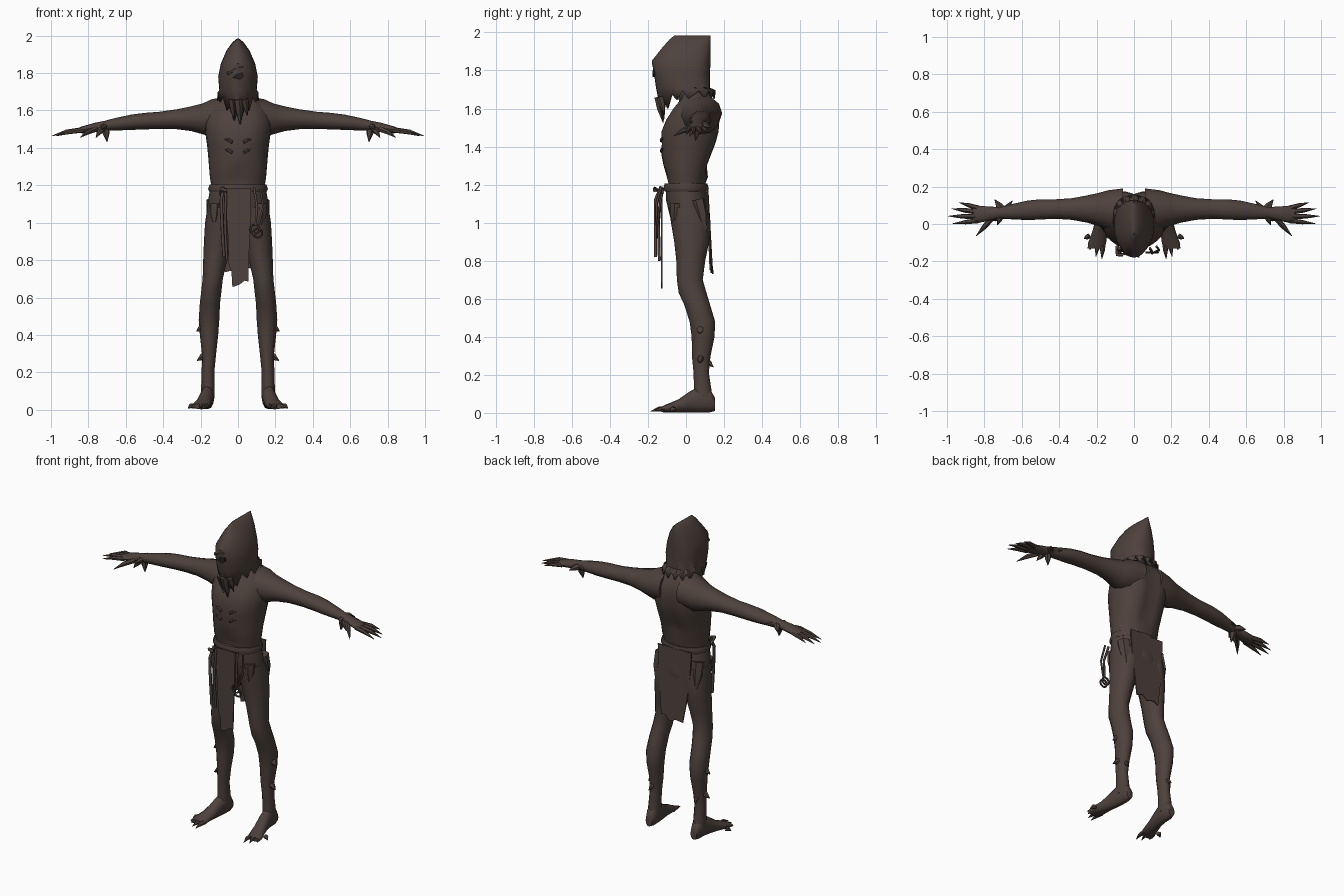
import bpy, bmesh, math
from mathutils import Vector

if "Cube" in bpy.data.objects:
    bpy.data.objects.remove(bpy.data.objects["Cube"])


def material(name, rgb):
    m = bpy.data.materials.new(name)
    m.use_nodes = True
    color = (*rgb, 1)
    m.diffuse_color = color
    bsdf = m.node_tree.nodes["Principled BSDF"]
    bsdf.inputs["Base Color"].default_value = color
    bsdf.inputs["Roughness"].default_value = 0.9
    return m


BROWN = material("dusty brown", (0.075, 0.053, 0.045))
DARK = material("dark opening", (0.02, 0.014, 0.012))


def finish(name, bm, mirror=False, mat=BROWN, angle=50):
    bmesh.ops.recalc_face_normals(bm, faces=bm.faces)
    mesh = bpy.data.meshes.new(name)
    bm.to_mesh(mesh)
    bm.free()
    mesh.materials.append(mat)
    ob = bpy.data.objects.new(name, mesh)
    bpy.context.collection.objects.link(ob)
    if mirror:
        ob.modifiers.new("Mirror", "MIRROR")
    bpy.ops.object.select_all(action="DESELECT")
    ob.select_set(True)
    bpy.context.view_layer.objects.active = ob
    bpy.ops.object.shade_smooth_by_angle(angle=math.radians(angle))
    return ob


def skin(bm, rings, caps=True):
    loops = [[bm.verts.new(p) for p in ring] for ring in rings]
    n = len(loops[0])
    for a, b in zip(loops, loops[1:]):
        for i in range(n):
            j = (i + 1) % n
            bm.faces.new((a[i], a[j], b[j], b[i]))
    if caps:
        bm.faces.new(loops[0])
        bm.faces.new(loops[-1])


def loft(name, axis, sections, sides=12, mirror=False, shape=None, caps=True):
    """Sections are (position along axis, centre a, centre b, radius a, radius b)."""
    order = {"x": (2, 0, 1), "y": (0, 2, 1), "z": (0, 1, 2)}[axis]
    rings = []
    for t, a, b, ra, rb in sections:
        ring = []
        for i in range(sides):
            ang = math.tau * i / sides
            p = (a + ra * math.cos(ang), b + rb * math.sin(ang), t)
            if axis == "x":
                p = (p[2], p[0], p[1])
            else:
                p = tuple(p[k] for k in order)
            ring.append(shape(Vector(p)) if shape else p)
        rings.append(ring)
    bm = bmesh.new()
    skin(bm, rings, caps)
    return finish(name, bm, mirror)


def spikes(name, items, mirror=True, sides=6):
    """Each spike is (base, tip, radius), with a slight knuckle halfway."""
    bm = bmesh.new()
    for base, tip, r in items:
        base, tip = Vector(base), Vector(tip)
        d = (tip - base).normalized()
        u = d.orthogonal().normalized()
        v = d.cross(u)
        rings = []
        for f, k in ((0, 1), (0.5, 0.85), (1, 0.08)):
            c = base.lerp(tip, f) + Vector((0, 0, 0.006 if f == 0.5 else 0))
            rings.append([c + r * k * (u * math.cos(math.tau * i / sides)
                          + v * math.sin(math.tau * i / sides)) for i in range(sides)])
        skin(bm, rings)
    return finish(name, bm, mirror)


def cloth(name, outline, y, bow=0.0, thick=0.008, mat=BROWN):
    """Hanging sheet cut from an x, z outline."""
    bm = bmesh.new()
    verts = [bm.verts.new((x, y + bow * x * x, z)) for x, z in outline]
    face = bm.faces.new(verts)
    new = bmesh.ops.extrude_face_region(bm, geom=[face])["geom"]
    bmesh.ops.translate(bm, vec=(0, thick, 0),
                        verts=[g for g in new if isinstance(g, bmesh.types.BMVert)])
    return finish(name, bm, mat=mat, angle=30)


def cord(name, points, r):
    cu = bpy.data.curves.new(name, "CURVE")
    cu.dimensions = "3D"
    cu.bevel_depth = r
    cu.bevel_resolution = 1
    cu.use_fill_caps = True
    sp = cu.splines.new("POLY")
    sp.points.add(len(points) - 1)
    for p, co in zip(sp.points, points):
        p.co = (*co, 1)
    cu.materials.append(BROWN)
    bpy.context.collection.objects.link(bpy.data.objects.new(name, cu))


# Torso: spine groove behind, hollow belly in front
def muscles(p):
    mid = math.exp(-(p.x / 0.045) ** 2)
    if p.y > 0.05:
        p.y -= 0.03 * mid * (p.z > 1.25)
    elif p.y < -0.03:
        p.y += 0.022 * mid * math.exp(-((p.z - 1.24) / 0.05) ** 2)
        p.y += 0.012 * mid * (p.z > 1.38)
    return p


loft("torso", "z", [
    (1.17, 0, 0, .142, .1), (1.2, 0, 0, .143, .1), (1.24, 0, 0, .15, .115),
    (1.3, 0, .002, .155, .125), (1.36, 0, .01, .16, .14), (1.42, 0, .018, .166, .155),
    (1.48, 0, .025, .175, .163), (1.54, 0, .038, .18, .152), (1.6, 0, .055, .17, .13),
    (1.65, 0, .06, .13, .095), (1.69, 0, .05, .075, .07)], sides=24, shape=muscles)
loft("neck", "z", [(1.62, 0, .04, .07, .07), (1.7, 0, .01, .06, .065),
                   (1.78, 0, -.01, .07, .08)])

# Chest slits
for s in (-1, 1):
    for z in (1.43, 1.375):
        spikes("rib_ridge", [((s * .03, -.128, z), (s * .075, -.122, z + .015), .01)], False)

# Arms
loft("arm", "x", [
    (.06, .07, 1.575, .12, .1), (.14, .075, 1.56, .105, .1), (.19, .078, 1.555, .088, .082),
    (.25, .08, 1.556, .073, .066), (.33, .08, 1.553, .058, .053), (.42, .08, 1.547, .052, .046),
    (.5, .078, 1.543, .054, .044), (.57, .073, 1.537, .052, .041), (.65, .066, 1.527, .041, .034),
    (.72, .06, 1.517, .031, .026), (.77, .056, 1.508, .037, .025), (.83, .052, 1.497, .046, .019),
    (.86, .05, 1.492, .04, .013)], mirror=True)
spikes("finger", [
    ((.83, .085, 1.495), (.935, .115, 1.475), .014),
    ((.84, .065, 1.495), (.975, .082, 1.466), .015),
    ((.84, .04, 1.495), (.995, .042, 1.464), .015),
    ((.83, .018, 1.495), (.97, .002, 1.464), .014),
    ((.76, .03, 1.5), (.845, -.065, 1.455), .016)])
spikes("wrist_rag", [
    ((.7, .07, 1.515), (.745, .13, 1.5), .022), ((.7, .06, 1.515), (.65, .125, 1.52), .018),
    ((.71, .06, 1.505), (.7, .05, 1.432), .022), ((.72, .04, 1.51), (.76, .02, 1.455), .02),
    ((.71, .05, 1.515), (.73, -.005, 1.5), .018)])

# Pelvis and legs
loft("pelvis", "z", [
    (1.2, 0, 0, .146, .105), (1.12, 0, .005, .16, .112), (1.04, 0, .02, .168, .108),
    (.97, 0, .03, .165, .092), (.93, 0, .03, .13, .06)], sides=18)
loft("leg", "z", [
    (1.08, .088, .015, .076, .105), (1, .096, .025, .08, .104), (.9, .108, .03, .074, .092),
    (.8, .122, .025, .064, .076), (.7, .135, .02, .054, .068), (.63, .143, .035, .054, .073),
    (.57, .15, .058, .054, .068), (.48, .155, .086, .055, .067), (.4, .155, .09, .049, .06),
    (.3, .155, .08, .038, .049), (.21, .16, .08, .034, .04), (.12, .161, .088, .036, .046),
    (.06, .162, .09, .036, .052)], mirror=True)
loft("foot", "y", [
    (.152, .16, .045, .022, .035), (.125, .161, .065, .034, .062), (.07, .163, .07, .036, .067),
    (.02, .17, .058, .037, .055), (-.04, .182, .037, .041, .034), (-.1, .197, .024, .048, .022),
    (-.13, .203, .018, .045, .014)], mirror=True)
spikes("toe", [
    ((.165 + .025 * i, -.1 + .012 * i, .02), (.172 + .032 * i, -.187 + .024 * i * i / 2, .008), .015)
    for i in range(4)])
spikes("shin_rag", [
    ((.175, .08, .44), (.222, .07, .42), .025), ((.165, .08, .29), (.22, .07, .262), .022),
    ((.155, .1, .27), (.165, .145, .24), .018)])


# Hood with a ragged hem that hangs lower over the face
def hood():
    sides = 28
    levels = [(1.985, -.06, .13, .004), (1.965, -.085, .13, .03), (1.92, -.125, .13, .062),
              (1.85, -.18, .13, .092), (1.78, -.168, .125, .106), (1.71, -.158, .125, .1)]
    rings = []
    for z, front, back, rx in levels + [(None, -.128, .155, .112)]:
        ring = []
        for i in range(sides):
            ang = math.tau * i / sides
            c, s = math.cos(ang), math.sin(ang)
            sy = s ** .6 if s > 0.001 else s
            y = (front + back) / 2 + (back - front) / 2 * sy
            tooth = 0.022 if i % 2 else -0.022
            face = max(0, -s) ** 3
            h = z if z else 1.675 - .105 * face + tooth * (1 + .4 * face)
            ring.append((rx * c * (1 - (0 if z else .25 * face)), y, h))
        rings.append(ring)
    bm = bmesh.new()
    skin(bm, rings, caps=False)
    bm.verts.ensure_lookup_table()
    bm.faces.new(bm.verts[:sides])
    ob = finish("hood", bm, angle=45)
    mod = ob.modifiers.new("Thickness", "SOLIDIFY")
    mod.thickness = .008


hood()
cloth("eye_opening", [(-.03, 1.775), (.01, 1.765), (.03, 1.78), (.025, 1.805), (-.01, 1.795)],
      -.176, 4, .009, DARK)
spikes("brow_fold", [((-.055, -.152, 1.8), (.03, -.178, 1.835), .012)], False)
spikes("face_tatter", [((.035, -.135, 1.66), (.05, -.115, 1.57), .02),
                       ((0, -.142, 1.66), (.012, -.12, 1.525), .025),
                       ((-.035, -.135, 1.66), (-.02, -.115, 1.545), .02)], False)

# Waistband, ragged loincloth and hanging cords
loft("waistband", "z", [(1.165, 0, 0, .153, .113), (1.18, 0, 0, .16, .12),
                        (1.205, 0, 0, .152, .112)], sides=20)
cloth("front_loincloth", [
    (-.075, 1.185), (.07, 1.185), (.068, 1), (.06, .85), (.055, .685), (.035, .69), (.01, .67),
    (-.03, .655), (-.035, .74), (-.05, .78), (-.055, .95)], -.132)
cloth("back_loincloth", [
    (-.12, 1.19), (.12, 1.19), (.115, 1.05), (.1, .9), (.085, .75), (.05, .76), (.02, .73),
    (-.03, .745), (-.07, .735), (-.09, .85), (-.11, 1)], .138, -2)
for s in (-1, 1):
    spikes("hip_tatter", [((s * .13, .06, 1.12), (s * .14, .105, .93), .04),
                          ((s * .12, -.05, 1.1), (s * .125, -.06, .97), .035)], False)

cord("left_cord", [(.085, -.13, 1.19), (.1, -.155, 1.1), (.095, -.155, .99)], .007)
cord("left_loop", [(.12, -.12, 1.18), (.135, -.14, 1.08), (.11, -.15, .99)], .006)
cord("right_chain", [(-.08, -.13, 1.19), (-.09, -.16, 1.12), (-.085, -.16, .98),
                     (-.075, -.16, .82)], .009)
cord("right_strap", [(-.065, -.13, 1.18), (-.07, -.145, 1), (-.06, -.14, .8)], .008)
cord("belt_hook", [(-.09, -.12, 1.15), (-.09, -.165, 1.18), (-.06, -.165, 1.17)], .01)
for i in range(2):
    bpy.ops.mesh.primitive_torus_add(
        major_radius=.024, minor_radius=.006, major_segments=12, minor_segments=6,
        location=(.09 + .015 * i, -.152, .965 - .02 * i), rotation=(math.pi / 2, .3 * i, 0))
    ring = bpy.context.object
    ring.name = "hanging_ring"
    ring.data.materials.append(BROWN)
